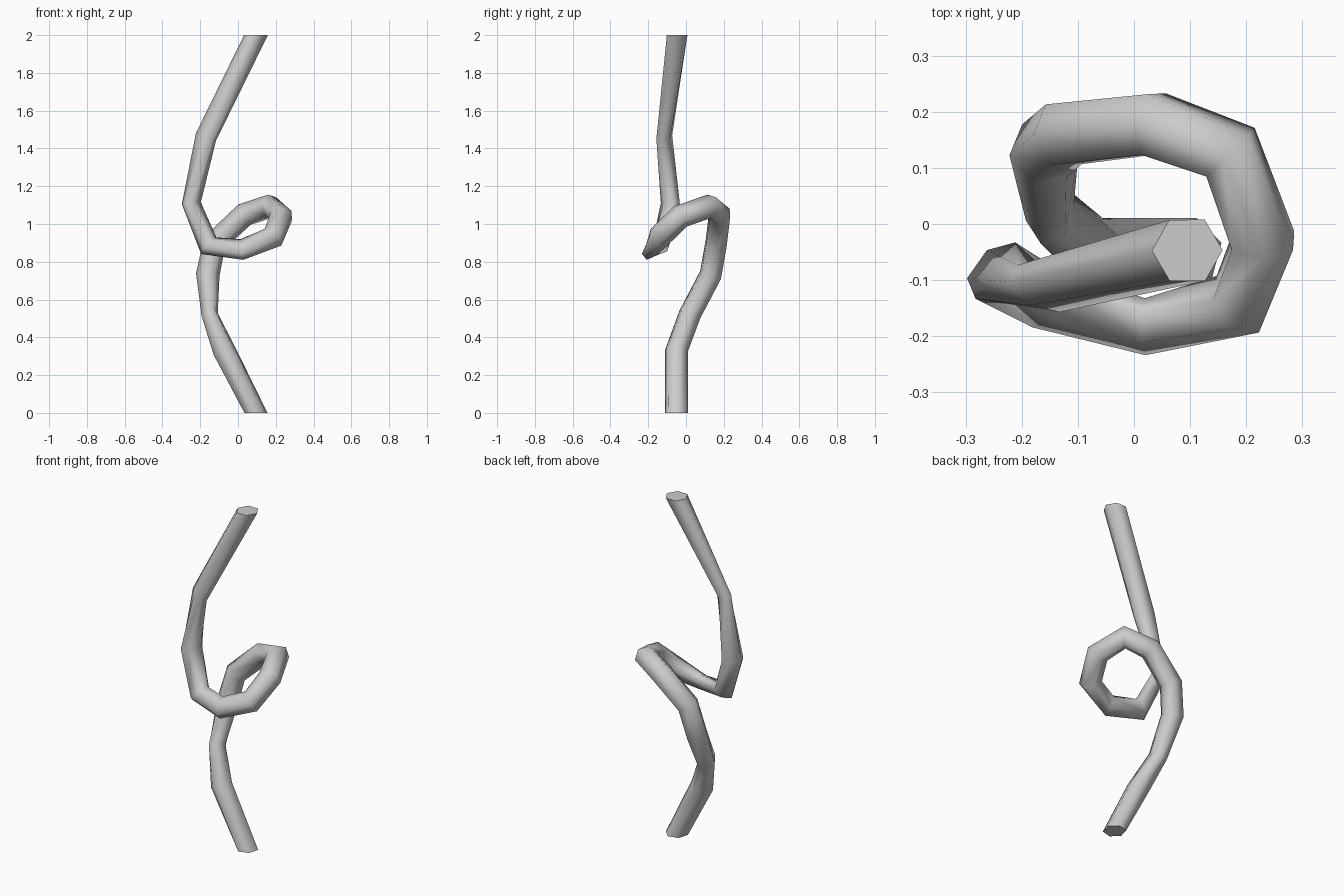
import bpy, bmesh, math
from mathutils import Vector

if "Cube" in bpy.data.objects:
    bpy.data.objects.remove(bpy.data.objects["Cube"])

# Centre line of the looped tube, bottom to top
PATH = [Vector(p) for p in [
    (0.095, -0.05, 0), (-0.073, -0.05, 0.33), (-0.15, 0.02, 0.52),
    (-0.16, 0.13, 0.73), (-0.125, 0.16, 0.90), (0.035, 0.178, 1.05),
    (0.172, 0.128, 1.095), (0.23, -0.03, 1.04), (0.185, -0.143, 0.93),
    (0.02, -0.183, 0.865), (-0.155, -0.135, 0.885), (-0.247, -0.083, 1.11),
    (-0.17, -0.115, 1.46), (0.095, -0.047, 2)]]
RADIUS, SIDES = 0.063, 6

# Rings pinched by the twisting: direction and amount
PINCH = {2: ((1, 0, 0), 0.7), 9: ((0, 0.78, -0.63), 0.65),
         10: ((0, 0.78, -0.63), 0.75), 11: ((0.7, -0.7, 0), 0.6),
         12: ((0.5, 0.87, 0), 0.55)}

# Ring directions: vertical at the cut ends, averaged at the bends
up = Vector((0, 0, 1))
tangents = [up.copy()]
for a, b, c in zip(PATH, PATH[1:], PATH[2:]):
    tangents.append(((b - a).normalized() + (c - b).normalized()).normalized())
tangents.append(up.copy())

# Sweep a hexagon along the path
bm = bmesh.new()
normal = Vector((math.cos(math.radians(75)), math.sin(math.radians(75)), 0))
rings = []
for i, (p, t) in enumerate(zip(PATH, tangents)):
    if i:
        normal = tangents[i - 1].rotation_difference(t) @ normal
    side = t.cross(normal)
    ring = []
    for k in range(SIDES):
        a = 2 * math.pi * k / SIDES
        off = RADIUS * (math.cos(a) * normal + math.sin(a) * side)
        if i in PINCH:
            d = Vector(PINCH[i][0]).normalized()
            off -= (1 - PINCH[i][1]) * off.dot(d) * d
        ring.append(bm.verts.new(p + off))
    rings.append(ring)
for r, s in zip(rings, rings[1:]):
    for k in range(SIDES):
        j = (k + 1) % SIDES
        bm.faces.new((r[k], r[j], s[j], s[k])).smooth = True

# Flat end caps
for ring in (rings[0][::-1], rings[-1]):
    bm.faces.new(ring)
    for k in range(SIDES):
        bm.edges.get((ring[k], ring[(k + 1) % SIDES])).smooth = False
bmesh.ops.recalc_face_normals(bm, faces=bm.faces)

mesh = bpy.data.meshes.new("looped_tube")
bm.to_mesh(mesh)
bm.free()
bpy.context.collection.objects.link(bpy.data.objects.new("looped_tube", mesh))
